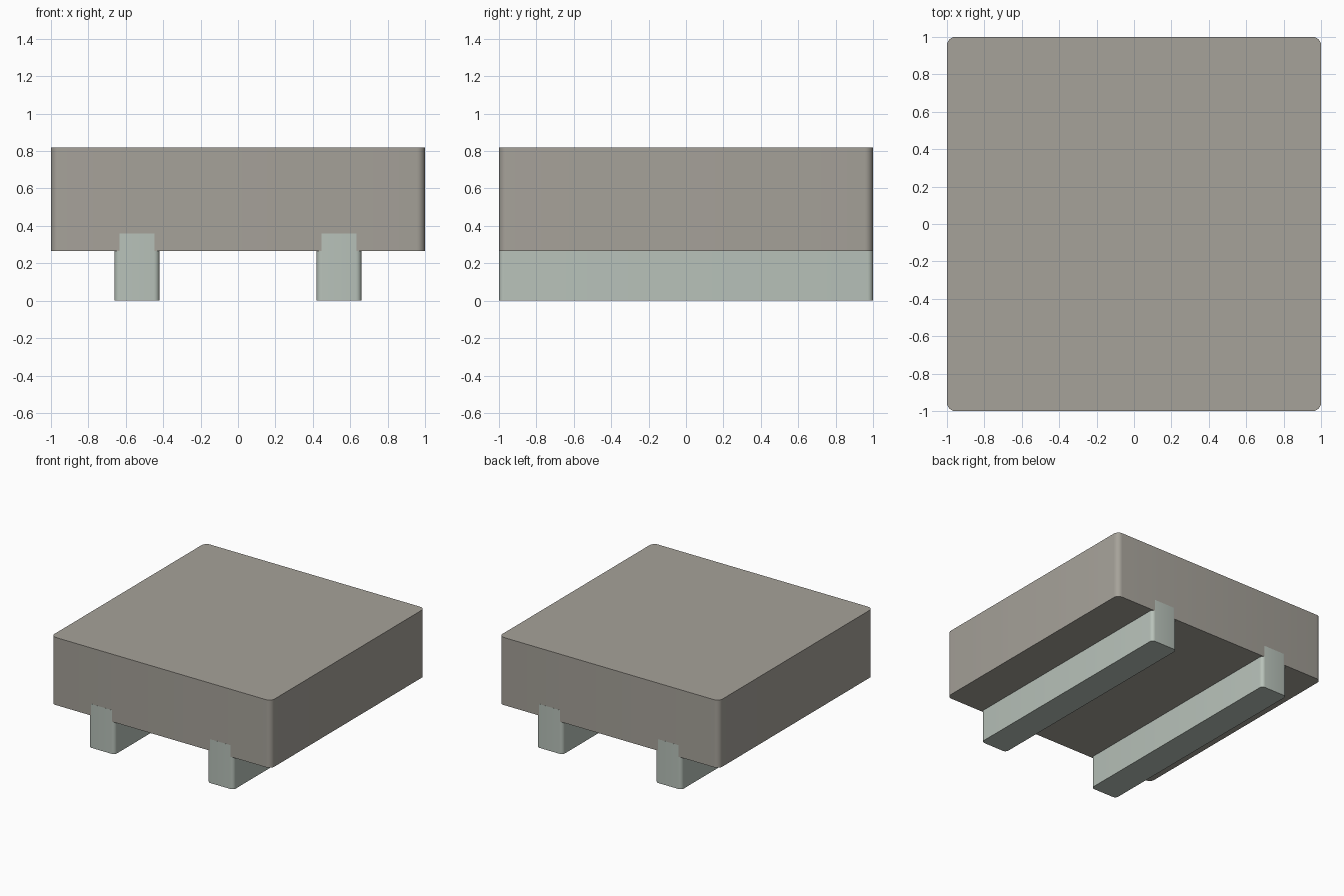
import bpy, bmesh

if "Cube" in bpy.data.objects:
    bpy.data.objects.remove(bpy.data.objects["Cube"])


def material(name, color):
    m = bpy.data.materials.new(name)
    m.diffuse_color = (*color, 1)
    m.use_nodes = True
    m.node_tree.nodes["Principled BSDF"].inputs["Base Color"].default_value = m.diffuse_color
    return m


def rounded_block(name, center, size, radius, mat):
    """Box with rounded vertical corners and sharp top and bottom rims."""
    bm = bmesh.new()
    bmesh.ops.create_cube(bm, size=1)
    bmesh.ops.scale(bm, vec=size, verts=bm.verts)
    upright = [e for e in bm.edges
               if abs(e.verts[0].co.z - e.verts[1].co.z) > 1e-4]
    bmesh.ops.bevel(bm, geom=upright, offset=radius, offset_type='OFFSET',
                    segments=6, profile=0.5, affect='EDGES')
    me = bpy.data.meshes.new(name)
    bm.to_mesh(me)
    bm.free()
    me.materials.append(mat)
    ob = bpy.data.objects.new(name, me)
    ob.location = center
    bpy.context.collection.objects.link(ob)
    bpy.ops.object.select_all(action='DESELECT')
    ob.select_set(True)
    bpy.context.view_layer.objects.active = ob
    bpy.ops.object.shade_smooth_by_angle()
    return ob


slab_mat = material("slab_stone", (0.38, 0.36, 0.32))
runner_mat = material("runner_pale_green", (0.48, 0.54, 0.49))

# Thick square slab
bottom, top = 0.265, 0.82
rounded_block("slab", (0, 0, (bottom + top) / 2), (2, 2, top - bottom), 0.045, slab_mat)

# Two runners under it, sunk into the slab with their ends showing at its faces
runner_height = 0.36
for side, x in (("left", -0.54), ("right", 0.54)):
    rounded_block(side + "_runner", (x, 0, runner_height / 2),
                  (0.24, 2.001, runner_height), 0.03, runner_mat)
